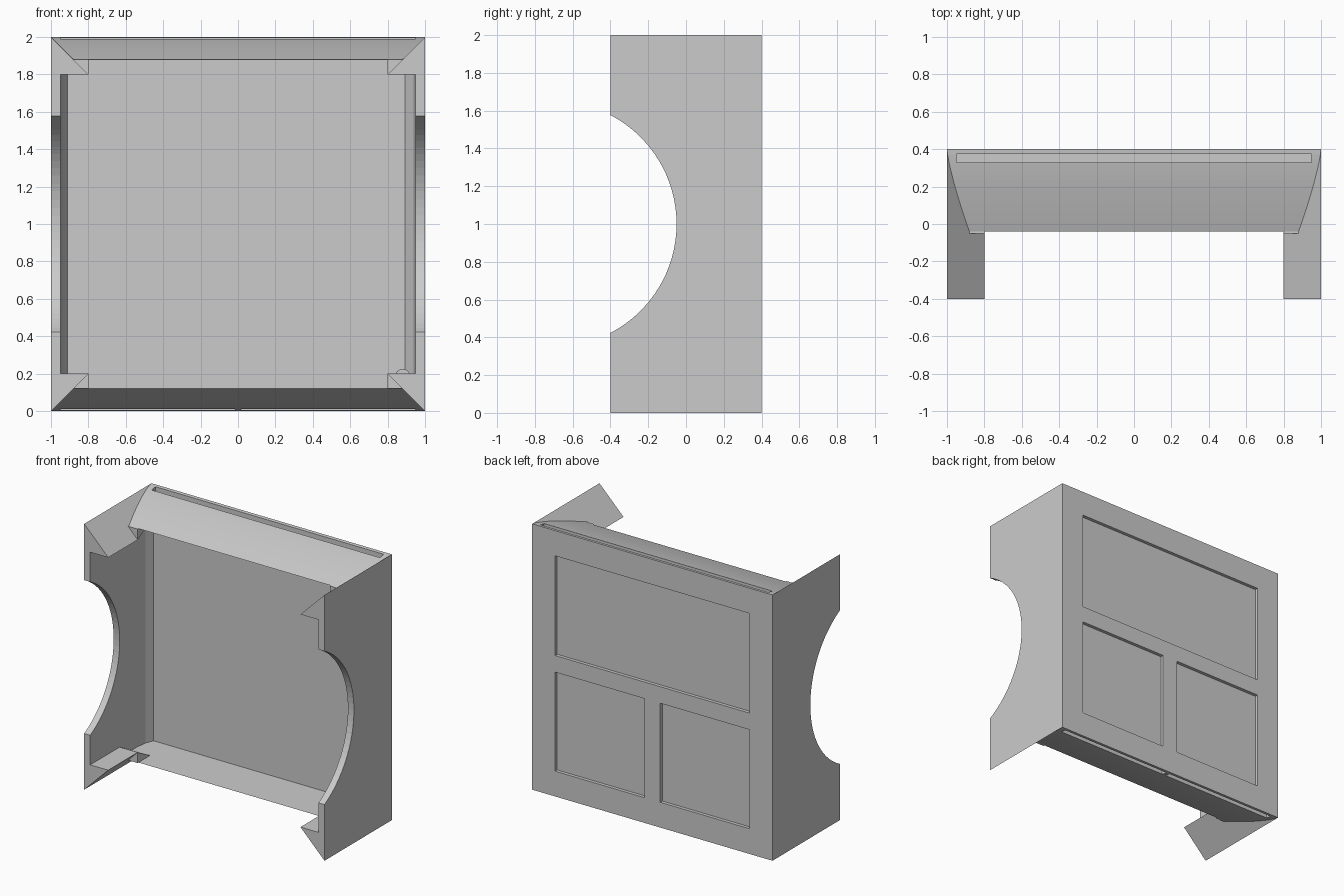
import bpy, bmesh, math

cube = bpy.data.objects.get("Cube")
if cube:
    bpy.data.objects.remove(cube, do_unlink=True)

grey = bpy.data.materials.new("plain grey")
grey.use_nodes = True
grey.diffuse_color = (0.6, 0.6, 0.6, 1)
grey.node_tree.nodes["Principled BSDF"].inputs["Base Color"].default_value = (0.6, 0.6, 0.6, 1)


def prism(name, profile, axis, lo, hi):
    """Extrude a 2D profile (the two other axes, in order) along an axis."""
    bm = bmesh.new()
    rings = []
    for level in (lo, hi):
        ring = []
        for p in profile:
            co = list(p)
            co.insert(axis, level)
            ring.append(bm.verts.new(co))
        rings.append(ring)
        bm.faces.new(ring)
    n = len(profile)
    for i in range(n):
        j = (i + 1) % n
        bm.faces.new((rings[0][i], rings[0][j], rings[1][j], rings[1][i]))
    bmesh.ops.recalc_face_normals(bm, faces=bm.faces)
    mesh = bpy.data.meshes.new(name)
    bm.to_mesh(mesh)
    bm.free()
    mesh.materials.append(grey)
    ob = bpy.data.objects.new(name, mesh)
    bpy.context.collection.objects.link(ob)
    return ob


def box(name, x0, x1, y0, y1, z0, z1):
    return prism(name, [(x0, y0), (x1, y0), (x1, y1), (x0, y1)], 2, z0, z1)


def cut(target, *bounds):
    cutter = box(target.name + "_cutter", *bounds)
    cutter.hide_render = True
    cutter.hide_viewport = True
    cutter.display_type = 'WIRE'
    mod = target.modifiers.new("cut", 'BOOLEAN')
    mod.operation = 'DIFFERENCE'
    mod.solver = 'EXACT'
    mod.object = cutter


# Back plate with three recessed panels
back = box("back_plate", -0.999, 0.999, 0.3, 0.4, 0.12, 1.88)
cut(back, -0.81, 0.81, 0.375, 0.5, 1.06, 1.81)
for s in (-1, 1):
    x0, x1 = sorted((s * 0.065, s * 0.81))
    cut(back, x0, x1, 0.375, 0.5, 0.19, 0.935)

# Curved top and bottom flaps, tapering to a thin front edge
curve = []
for i in range(17):
    t = i / 16
    curve.append((0.4 - 0.44 * t, 1 - 0.12 * t ** 1.3))
for name, s in (("top_flap", 1), ("bottom_flap", -1)):
    profile = [(y, 1 + s * h) for y, h in curve] + [(0.4, 1 + s * 0.875)]
    flap = prism(name, profile, 0, -0.999, 0.999)
    z0, z1 = sorted((1 + s * 0.95, 1 + s * 1.1))
    if s > 0:
        cut(flap, -0.95, 0.95, 0.33, 0.375, z0, z1)
    else:
        cut(flap, -0.95, -0.015, 0.33, 0.375, z0, z1)
        cut(flap, 0.015, 0.95, 0.33, 0.375, z0, z1)

# Side walls with a round bite out of the front edge
half = math.asin(0.577 / 0.65)
bite = []
for i in range(33):
    a = -half + 2 * half * i / 32
    bite.append((-0.7 + 0.65 * math.cos(a), 1 + 0.65 * math.sin(a)))
wall = [(0.4, 0.05), (-0.4, 0.05)] + bite + [(-0.4, 1.95), (0.4, 1.95)]

for side, s in (("left", 1), ("right", -1)):
    prism(side + "_wall", wall, 0, s * 0.95, s)
    # Inner corner fillet between wall and back plate
    w = 0.89 if s > 0 else 0.91
    fillet = [(0.95, 0.15), (0.938, 0.24), (w, 0.305), (0.97, 0.305), (0.97, 0.15)]
    prism(side + "_fillet", [(s * x, y) for x, y in fillet], 2, 0.12, 1.88)

    # Mitred corners: deep wedge in front, shallow wedge behind, tapered gusset
    for level, v in (("top", 1), ("bottom", -1)):
        tag = side + "_" + level
        for part, d, y0, y1 in (("front_wedge", 0.8, -0.4, -0.05),
                                ("rear_wedge", 0.88, -0.05, 0.4)):
            tri = [(s, 1 + v), (s, 1 + v * d), (s * d, 1 + v * d)]
            prism(tag + "_" + part, tri, 1, y0, y1)
        gusset = [(-0.05, 1 + v * 0.8), (0.1, 1 + v * 0.88), (-0.05, 1 + v * 0.88)]
        prism(tag + "_gusset", gusset, 0, s * 0.8, s * 0.96)

# Small rounded bump in one lower corner
bump = []
for i in range(16):
    a = 2 * math.pi * i / 16
    bump.append((0.88 + 0.04 * math.cos(a), 0.185 + 0.04 * math.sin(a)))
prism("corner_bump", bump, 1, -0.04, 0.05)
